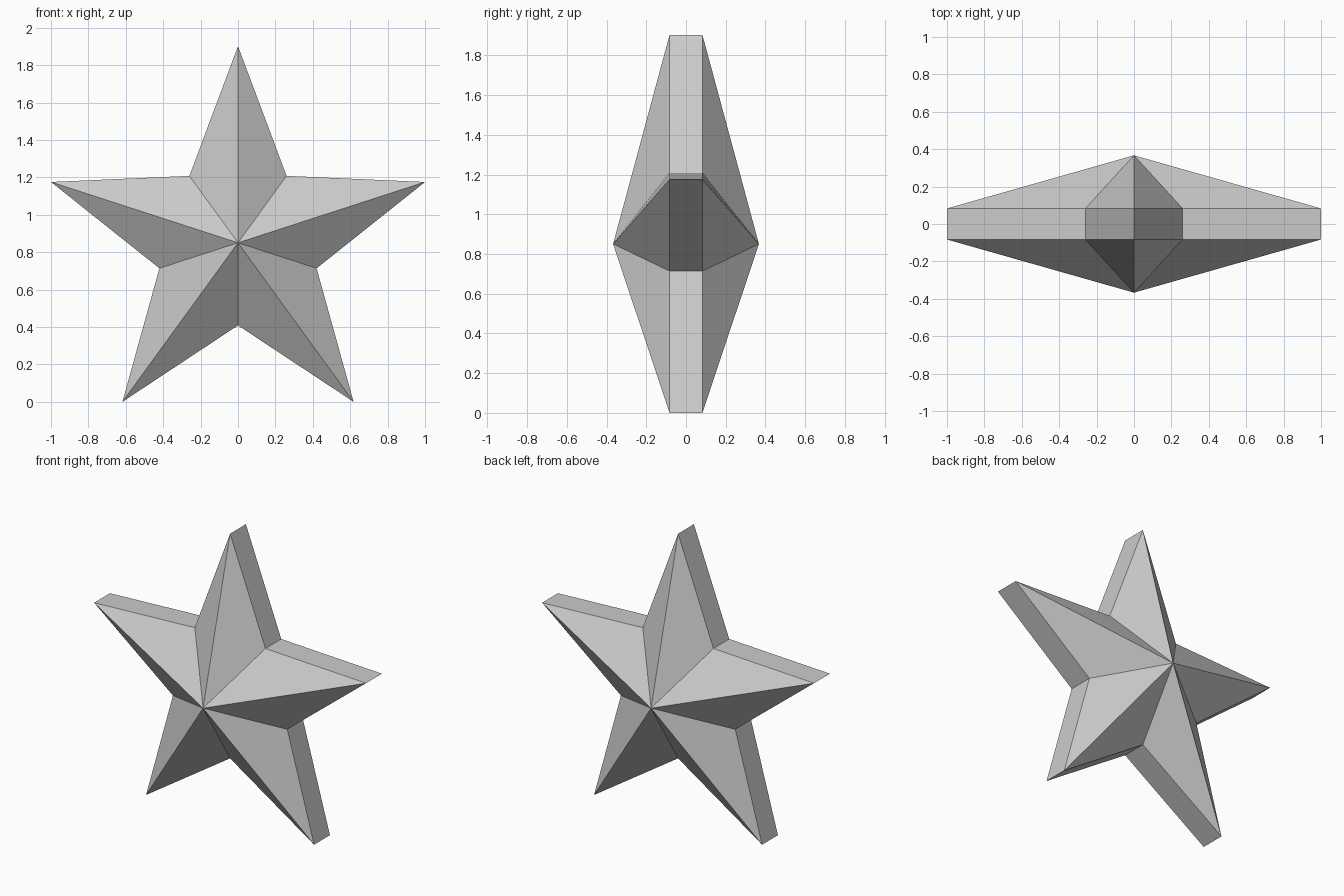
import bpy
import bmesh
from math import sin, cos, pi

cube = bpy.data.objects.get("Cube")
if cube:
    bpy.data.objects.remove(cube, do_unlink=True)

OUTER, INNER = 1.0515, 0.442      # tip and notch radii
HALF_RIM, APEX = 0.083, 0.367     # half rim width and peak depth
CENTRE_Z = OUTER * cos(pi / 5)

grey = bpy.data.materials.new("plain grey")
grey.use_nodes = True
colour = (0.6, 0.6, 0.6, 1)
grey.diffuse_color = colour
grey.node_tree.nodes["Principled BSDF"].inputs["Base Color"].default_value = colour

bm = bmesh.new()


def outline(y):
    """Ring of alternating tips and notches at depth y."""
    ring = []
    for i in range(10):
        r = INNER if i % 2 else OUTER
        a = i * pi / 5
        ring.append(bm.verts.new((r * sin(a), y, CENTRE_Z + r * cos(a))))
    return ring


# Faceted front and back, joined by the flat rim
front, back = outline(-HALF_RIM), outline(HALF_RIM)
front_peak = bm.verts.new((0, -APEX, CENTRE_Z))
back_peak = bm.verts.new((0, APEX, CENTRE_Z))
for i in range(10):
    j = (i + 1) % 10
    bm.faces.new((front[i], front[j], front_peak))
    bm.faces.new((back[j], back[i], back_peak))
    bm.faces.new((front[j], front[i], back[i], back[j]))
bmesh.ops.recalc_face_normals(bm, faces=bm.faces)

mesh = bpy.data.meshes.new("star")
bm.to_mesh(mesh)
bm.free()
mesh.materials.append(grey)
bpy.context.collection.objects.link(bpy.data.objects.new("star", mesh))
